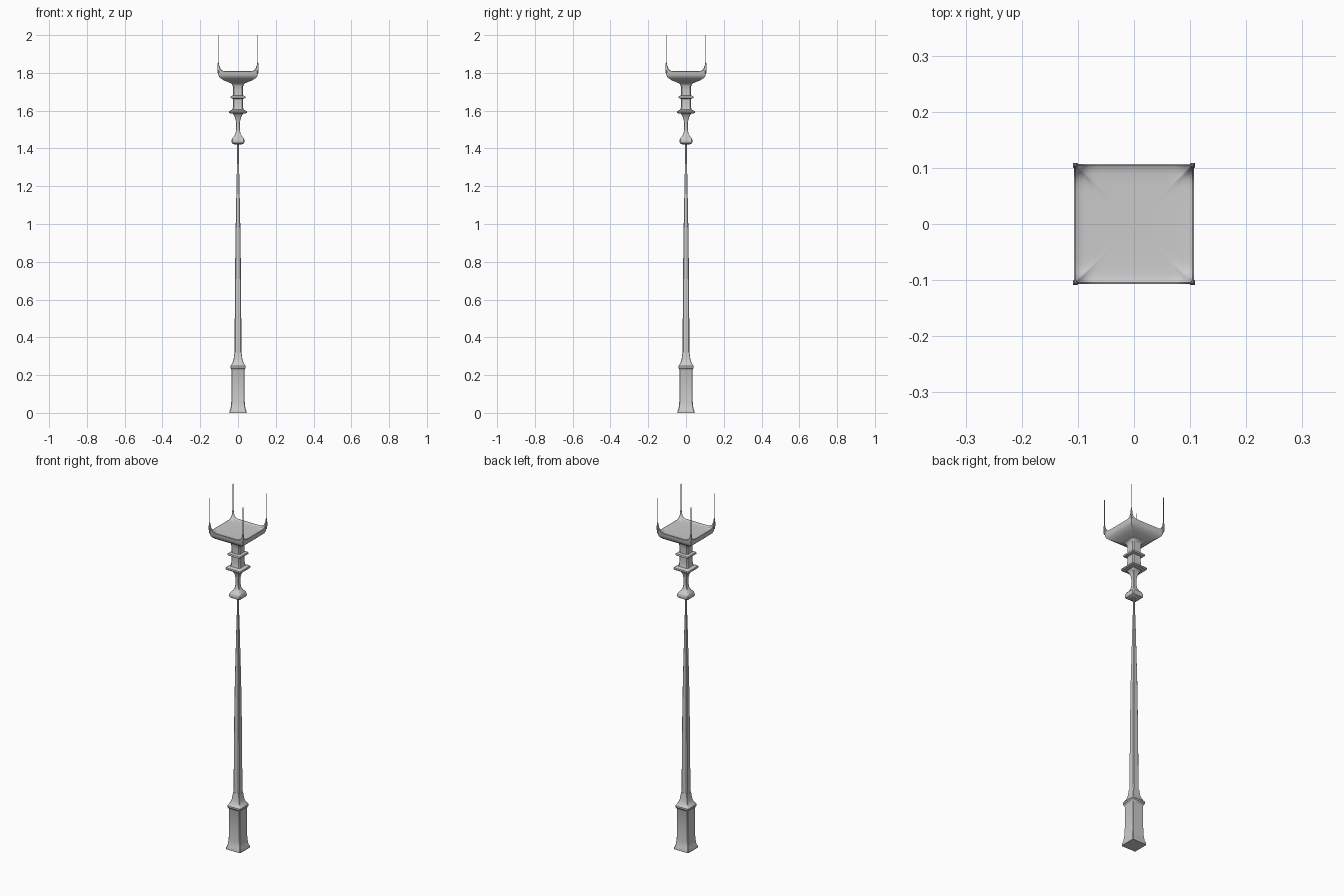
import bpy, bmesh
from mathutils import Vector


def finish(name, bm, angle=0.6):
    bmesh.ops.recalc_face_normals(bm, faces=bm.faces)
    mesh = bpy.data.meshes.new(name)
    bm.to_mesh(mesh)
    bm.free()
    ob = bpy.data.objects.new(name, mesh)
    bpy.context.collection.objects.link(ob)
    bpy.ops.object.select_all(action='DESELECT')
    ob.select_set(True)
    bpy.context.view_layer.objects.active = ob
    bpy.ops.object.shade_smooth_by_angle(angle=angle)
    return ob


def bridge(bm, rings):
    for a, b in zip(rings, rings[1:]):
        n = len(a)
        for i in range(n):
            bm.faces.new((a[i], a[(i + 1) % n], b[(i + 1) % n], b[i]))
    bm.faces.new(rings[0])
    bm.faces.new(rings[-1])


def square_loft(name, profile, chamfer=0.12, centre=(0, 0)):
    """Stack chamfered squares given as (half width, height)."""
    bm = bmesh.new()
    rings = []
    for h, z in profile:
        k = h * (1 - chamfer)
        pts = [(h, -k), (h, k), (k, h), (-k, h), (-h, k), (-h, -k), (-k, -h), (k, -h)]
        rings.append([bm.verts.new((centre[0] + x, centre[1] + y, z)) for x, y in pts])
    bridge(bm, rings)
    return finish(name, bm)


# Pedestal with flared foot and collar
square_loft("pedestal", [
    (0.045, 0.0), (0.045, 0.010), (0.040, 0.020), (0.036, 0.050), (0.034, 0.10),
    (0.034, 0.225), (0.037, 0.233), (0.041, 0.238), (0.041, 0.247), (0.036, 0.253),
    (0.028, 0.268), (0.023, 0.285), (0.019, 0.32)], 0.08)

# Long tapering shaft
square_loft("shaft", [
    (0.0185, 0.315), (0.0175, 0.45), (0.016, 0.70), (0.013, 0.95),
    (0.010, 1.10), (0.007, 1.25), (0.004, 1.37), (0.004, 1.43)], 0.25)

# Lower knob and narrow neck
square_loft("knob_and_neck", [
    (0.022, 1.422), (0.032, 1.428), (0.035, 1.435), (0.034, 1.446), (0.028, 1.458),
    (0.019, 1.467), (0.013, 1.480), (0.010, 1.50), (0.010, 1.535), (0.013, 1.555),
    (0.020, 1.572), (0.027, 1.583), (0.032, 1.588)], 0.15)

# Square plates around the upper column
square_loft("lower_plate", [
    (0.030, 1.584), (0.046, 1.587), (0.048, 1.592), (0.046, 1.598), (0.032, 1.605)], 0.06)
square_loft("upper_plate", [
    (0.028, 1.663), (0.039, 1.667), (0.040, 1.672), (0.038, 1.677), (0.027, 1.681)], 0.06)

# Upper column flaring into the dish
square_loft("upper_column", [
    (0.032, 1.600), (0.028, 1.612), (0.026, 1.64), (0.026, 1.71), (0.028, 1.732),
    (0.034, 1.743), (0.048, 1.752)], 0.2)

# Square dish: rings are (half width, height, corner lift)
STEPS = 20
bm = bmesh.new()
rings = []
for h, z, lift in [
        (0.040, 1.746, 0), (0.053, 1.752, 0), (0.070, 1.758, 0), (0.085, 1.766, 0),
        (0.097, 1.776, 0), (0.103, 1.785, 0.004), (0.105, 1.796, 0.02),
        (0.107, 1.808, 0.054), (0.104, 1.809, 0.052), (0.098, 1.806, 0.017),
        (0.088, 1.805, 0.005), (0.07, 1.804, 0), (0.03, 1.804, 0)]:
    ring = []
    for dx, dy in [(1, 0), (0, 1), (-1, 0), (0, -1)]:
        for i in range(STEPS):
            # points gather toward the corners
            s = -1 + 2 * i / STEPS
            t = (1 if s > 0 else -1) * (1 - (1 - abs(s)) ** 1.5)
            ring.append(bm.verts.new((h * (dx - dy * t), h * (dy + dx * t),
                                      z + lift * abs(t) ** 12)))
    rings.append(ring)
bridge(bm, rings)
finish("dish", bm, 0.7)

# Corner claws and hair-thin rods above them
for sx in (-1, 1):
    for sy in (-1, 1):
        c = (0.1045 * sx, 0.1045 * sy)
        square_loft("corner_claw", [
            (0.003, 1.80), (0.0045, 1.825), (0.004, 1.842), (0.0015, 1.864)], 0.3, c)
        square_loft("corner_rod", [(0.0012, 1.855), (0.0012, 2.0)], 0.3, c)
